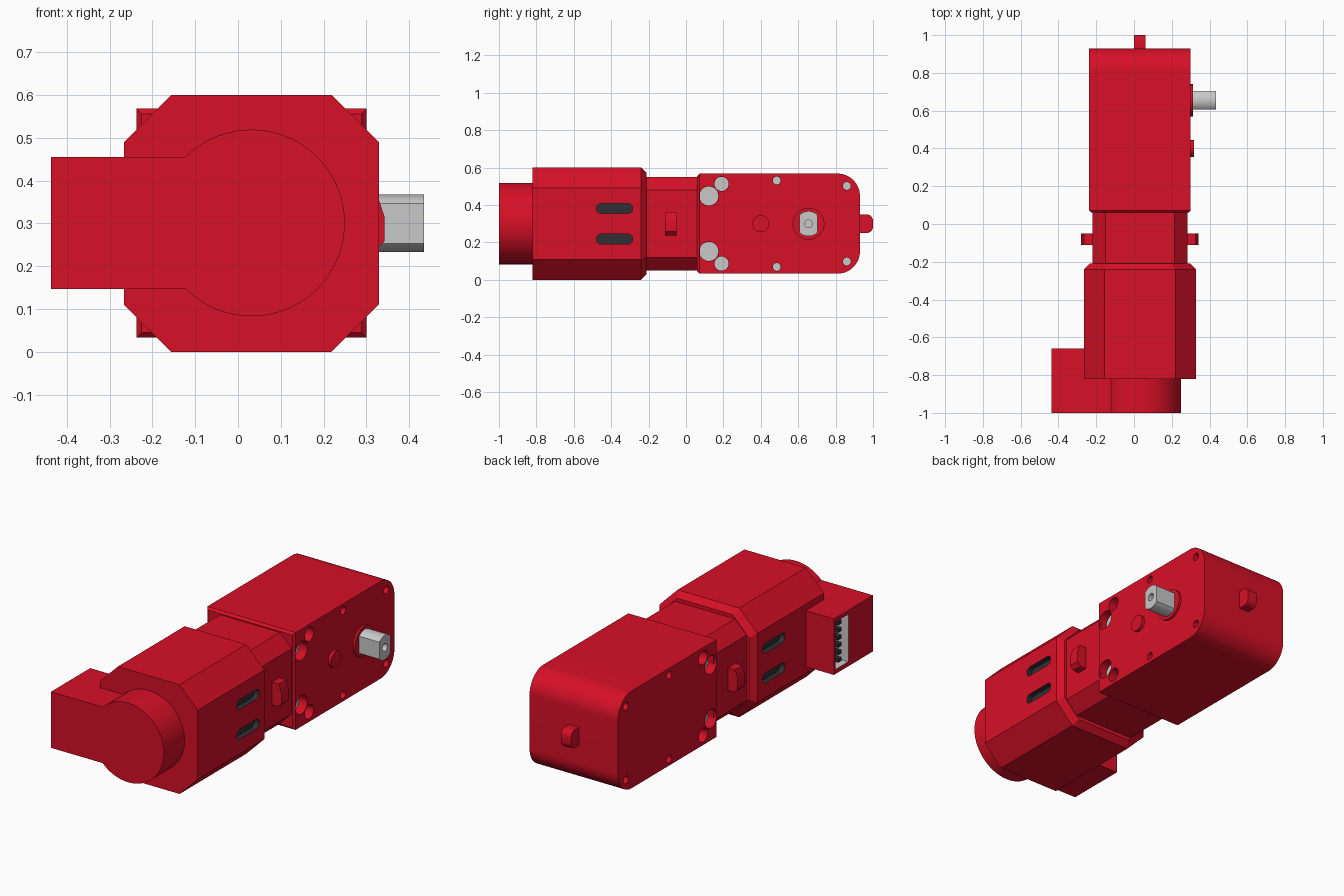
import bpy, bmesh, math
from mathutils import Vector

if "Cube" in bpy.data.objects:
    bpy.data.objects.remove(bpy.data.objects["Cube"])

def material(name, col):
    m = bpy.data.materials.new(name)
    m.diffuse_color = (*col, 1)
    m.use_nodes = True
    m.node_tree.nodes["Principled BSDF"].inputs["Base Color"].default_value = m.diffuse_color
    return m

MATS = [material("red plastic", (0.68, 0.005, 0.02)),
        material("light grey metal", (0.58, 0.58, 0.58)),
        material("dark grey", (0.03, 0.03, 0.035))]
RED, GREY, DARK = 0, 1, 2
CX, CZ = 0.0315, 0.30          # long axis of the motor

def finish(name, bm, smooth=True):
    bmesh.ops.recalc_face_normals(bm, faces=bm.faces)
    me = bpy.data.meshes.new(name)
    bm.to_mesh(me)
    bm.free()
    for m in MATS:
        me.materials.append(m)
    ob = bpy.data.objects.new(name, me)
    bpy.context.collection.objects.link(ob)
    if smooth:
        bpy.ops.object.select_all(action='DESELECT')
        ob.select_set(True)
        bpy.context.view_layer.objects.active = ob
        bpy.ops.object.shade_smooth_by_angle(angle=math.radians(25))
    return ob

def loft(bm, rings, wall=RED, cap=None):
    """Skin closed rings of equal length and cap both ends."""
    cap = wall if cap is None else cap
    vs = [[bm.verts.new(p) for p in r] for r in rings]
    n = len(vs[0])
    for a, b in zip(vs, vs[1:]):
        for i in range(n):
            j = (i + 1) % n
            bm.faces.new((a[i], a[j], b[j], b[i])).material_index = wall
    for r in (vs[0], vs[-1]):
        bm.faces.new(r).material_index = cap
    return bm

def on_axis(pts, axis, t):
    return [(t, u, v) if axis == 'x' else (u, t, v) for u, v in pts]

def add_prism(bm, pts, axis, a, b, wall=RED, cap=None):
    return loft(bm, [on_axis(pts, axis, a), on_axis(pts, axis, b)], wall, cap)

def prism(name, pts, axis, a, b, mat=RED):
    return finish(name, add_prism(bmesh.new(), pts, axis, a, b, mat))

def arc(u, v, r, a0, a1, n=16):
    return [(u + r * math.cos(math.radians(a0 + (a1 - a0) * i / n)),
             v + r * math.sin(math.radians(a0 + (a1 - a0) * i / n))) for i in range(n + 1)]

def circle(u, v, r, n=32):
    return arc(u, v, r, 0, 360, n)[:-1]

def rect(u0, u1, v0, v1):
    return [(u0, v0), (u1, v0), (u1, v1), (u0, v1)]

def octagon(hx, hz, c):
    q = [(hx, hz - c), (hx - c, hz)]
    q += [(-x, z) for x, z in q[::-1]]
    q += [(x, -z) for x, z in q[::-1]]
    return [(CX + x, CZ + z) for x, z in q]

def cut(ob, bm):
    cutter = finish("cutter", bm, False)
    cutter.hide_render = True
    mod = ob.modifiers.new("cut", 'BOOLEAN')
    mod.object, mod.operation, mod.solver = cutter, 'DIFFERENCE', 'EXACT'
    bpy.context.view_layer.objects.active = ob
    bpy.ops.object.modifier_apply(modifier=mod.name)
    bpy.data.objects.remove(cutter)

SIDES = ((-1, -0.237), (1, 0.30))

# gearbox: rounded far end, chamfered rim at the motor end, screw holes on both sides
bm = bmesh.new()
add_prism(bm, [(0.06, 0.033)] + arc(0.81, 0.153, 0.12, -90, 0)
          + arc(0.81, 0.448, 0.12, 0, 90) + [(0.06, 0.568)], 'x', -0.237, 0.30)
rim = [e for e in bm.edges if all(abs(v.co.y - 0.06) < 1e-4 for v in e.verts)]
bmesh.ops.bevel(bm, geom=rim, offset=0.012, segments=1, affect='EDGES')
gearbox = finish("gearbox", bm)
bm = bmesh.new()
for s, x in SIDES:
    for y, dz, r in ((0.122, 0.148, 0.051), (0.19, 0.213, 0.038),
                     (0.485, 0.231, 0.021), (0.86, 0.202, 0.021)):
        for m in (-1, 1):
            add_prism(bm, circle(y, CZ + m * dz, r), 'x', x + s * 0.05, x - s * 0.05, RED, GREY)
cut(gearbox, bm)

# tail tab
prism("tail_tab", [(0.92, 0.25)] + arc(0.965, 0.285, 0.035, -90, 0, 6)
      + arc(0.965, 0.315, 0.035, 0, 90, 6) + [(0.92, 0.35)], 'x', 0.0, 0.06)

# neck between gearbox and housing, with a clip on each side
prism("neck", octagon(0.2525, 0.25, 0.07), 'y', -0.22, 0.075)
for s, label in ((-1, "left"), (1, "right")):
    pts = [(0.24, 0.237), (0.29, 0.237), (0.311, 0.258), (0.311, 0.315), (0.295, 0.362), (0.24, 0.362)]
    prism(label + "_clip", [(CX + s * u, v) for u, v in pts], 'y', -0.112, -0.05)

# motor housing: octagonal, chamfered at the neck end, dark vent slots on both sides
bm = bmesh.new()
big, small = octagon(0.2975, 0.30, 0.11), octagon(0.2675, 0.27, 0.10)
loft(bm, [on_axis(big, 'y', -0.82), on_axis(big, 'y', -0.24), on_axis(small, 'y', -0.21)])
housing = finish("motor_housing", bm)
bm = bmesh.new()
for s in (-1, 1):
    x = CX + s * 0.2975
    for z in (0.218, 0.382):
        slot = arc(-0.312, z, 0.027, -90, 90, 10) + arc(-0.453, z, 0.027, 90, 270, 10)
        add_prism(bm, slot, 'x', x + s * 0.05, x - s * 0.03, DARK)
cut(housing, bm)

# end cap: round with a rectangular arm to the left
a = math.degrees(math.asin(0.154 / 0.218))
prism("end_cap", [(-0.437, 0.147)] + arc(CX, 0.301, 0.218, a - 180, 180 - a, 56)
      + [(-0.437, 0.455)], 'y', -1.0, -0.82)

# connector block with a pale socket and dark contacts
block = prism("connector_block", rect(-0.437, -0.25, 0.147, 0.455), 'y', -0.82, -0.66)
cut(block, add_prism(bmesh.new(), rect(-0.785, -0.675, 0.172, 0.432), 'x', -0.5, -0.37, GREY))
bm = bmesh.new()
for i in range(6):
    z = 0.20 + i * 0.041
    add_prism(bm, rect(-0.745, -0.715, z - 0.01, z + 0.01), 'x', -0.365, -0.425, DARK)
finish("connector_contacts", bm)

# output shaft: round bar with two flats and a centre hole, on a red collar
prism("shaft_collar", circle(0.655, CZ, 0.085), 'x', 0.29, 0.312)
f = math.degrees(math.acos(0.048 / 0.067))
shaft = prism("output_shaft", arc(0.655, CZ, 0.067, f, 180 - f)
              + arc(0.655, CZ, 0.067, 180 + f, 360 - f), 'x', 0.29, 0.435, GREY)
cut(shaft, add_prism(bmesh.new(), circle(0.655, CZ, 0.021, 20), 'x', 0.36, 0.5, GREY))

# locating peg beside the shaft
prism("locating_peg", circle(0.40, CZ, 0.045), 'x', 0.29, 0.317)
